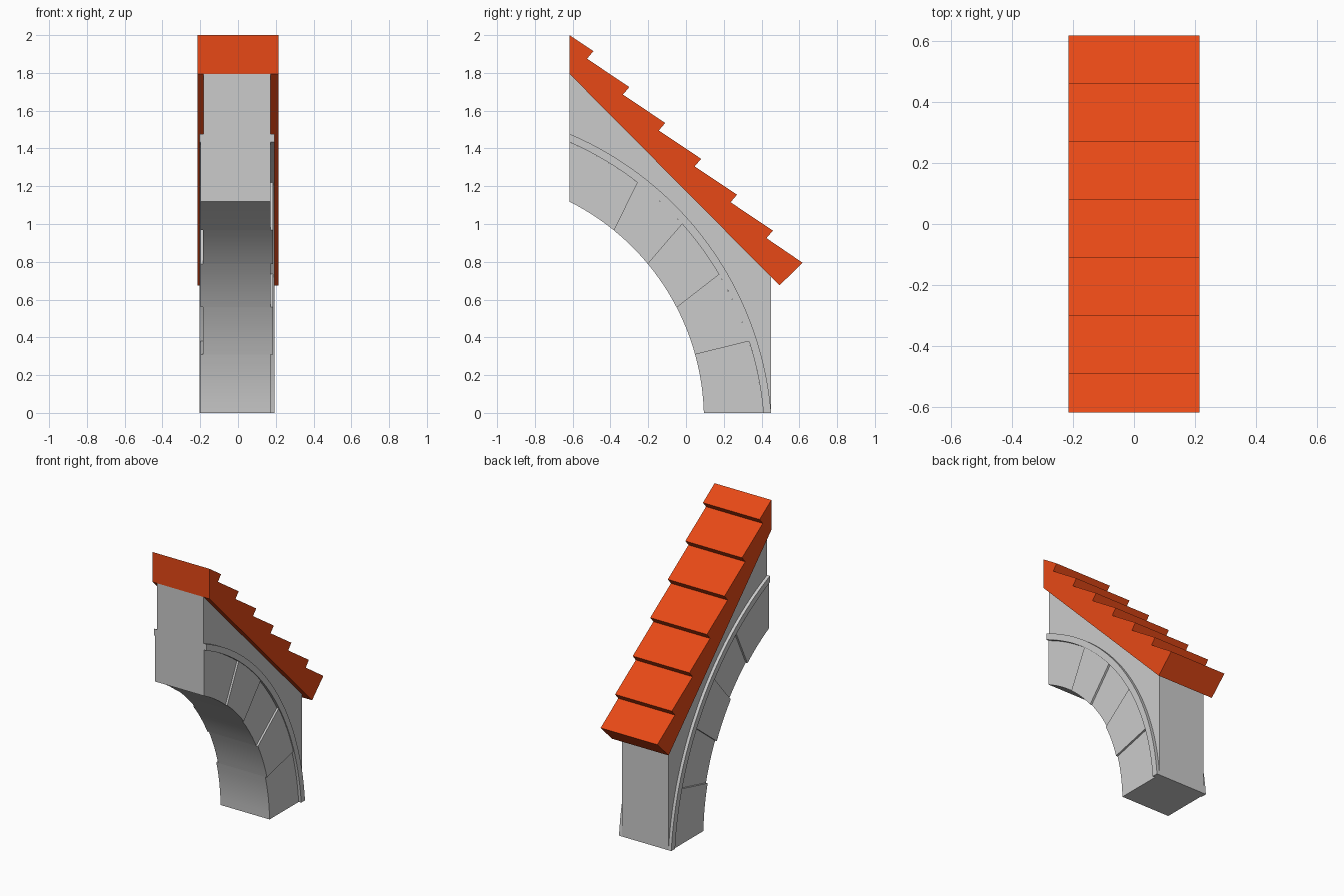
import bpy, bmesh, math

if "Cube" in bpy.data.objects:
    bpy.data.objects.remove(bpy.data.objects["Cube"])

FRONT = -0.617
INNER_C, OUTER_C = (-1.195, -0.035), (-1.309, -0.147)   # arc centres (y, z)
R_INNER, R_STONE, R_BAND = 1.29, 1.725, 1.766


def arc(c, r, a, b, n):
    """Points on a circle between the directions of a and b."""
    t0 = math.atan2(a[1] - c[1], a[0] - c[0])
    t1 = math.atan2(b[1] - c[1], b[0] - c[0])
    return [(c[0] + r * math.cos(t0 + (t1 - t0) * i / n),
             c[1] + r * math.sin(t0 + (t1 - t0) * i / n)) for i in range(n + 1)]


def at_front(c, r):
    return (FRONT, c[1] + math.sqrt(r * r - (FRONT - c[0]) ** 2))


def at_floor(c, r):
    return (c[0] + math.sqrt(r * r - c[1] ** 2), 0.0)


def extrude(name, profile, x0, x1, smooth=False):
    """Extrude a closed (y, z) profile along x."""
    bm = bmesh.new()
    a = [bm.verts.new((x0, y, z)) for y, z in profile]
    b = [bm.verts.new((x1, y, z)) for y, z in profile]
    n = len(profile)
    bm.faces.new(a)
    bm.faces.new(b[::-1])
    for i in range(n):
        j = (i + 1) % n
        bm.faces.new((a[j], a[i], b[i], b[j]))
    bmesh.ops.recalc_face_normals(bm, faces=bm.faces)
    me = bpy.data.meshes.new(name)
    bm.to_mesh(me)
    bm.free()
    ob = bpy.data.objects.new(name, me)
    bpy.context.collection.objects.link(ob)
    if smooth:
        bpy.ops.object.select_all(action='DESELECT')
        ob.select_set(True)
        bpy.context.view_layer.objects.active = ob
        bpy.ops.object.shade_smooth_by_angle(angle=math.radians(30))
    return ob


# Wall above the arch
band_top, band_foot = at_front(OUTER_C, R_BAND), at_floor(OUTER_C, R_BAND)
extrude("wall", arc(OUTER_C, R_BAND, band_top, band_foot, 32)
        + [(0.451, 0.72), (FRONT, 1.795)], -0.183, 0.171, True)

# Raised moulding following the arch
stone_top, stone_foot = at_front(OUTER_C, R_STONE), at_floor(OUTER_C, R_STONE)
extrude("arch_moulding", arc(OUTER_C, R_BAND, band_top, band_foot, 32)
        + arc(OUTER_C, R_STONE, stone_foot, stone_top, 32), -0.204, 0.192, True)

# Arch stones, alternately shifted sideways
inner = [at_front(INNER_C, R_INNER), (-0.38, 0.97), (-0.20, 0.79),
         (-0.05, 0.56), (0.05, 0.31), at_floor(INNER_C, R_INNER)]
outer = [stone_top, (-0.255, 1.225), (-0.02, 1.0),
         (0.175, 0.735), (0.335, 0.38), stone_foot]
for i in range(5):
    x0, x1 = ((-0.198, 0.173), (-0.185, 0.186))[i % 2]
    extrude(f"arch_stone_{i + 1}",
            arc(INNER_C, R_INNER, inner[i], inner[i + 1], 6)
            + arc(OUTER_C, R_STONE, outer[i + 1], outer[i], 6), x0, x1, True)

# Stepped tile roof
profile = [(FRONT, 1.795), (FRONT, 2.0)]
for i in range(6):
    y, z = -0.49 + 0.19 * i, 1.915 - 0.19 * i
    profile += [(y, z), (y - 0.034, z - 0.04)]
profile += [(0.617, 0.795), (0.495, 0.675)]
roof = extrude("tile_roof", profile, -0.215, 0.215)
mat = bpy.data.materials.new("roof_red")
mat.diffuse_color = (0.8, 0.066, 0.008, 1)
mat.use_nodes = True
mat.node_tree.nodes["Principled BSDF"].inputs["Base Color"].default_value = mat.diffuse_color
roof.data.materials.append(mat)
